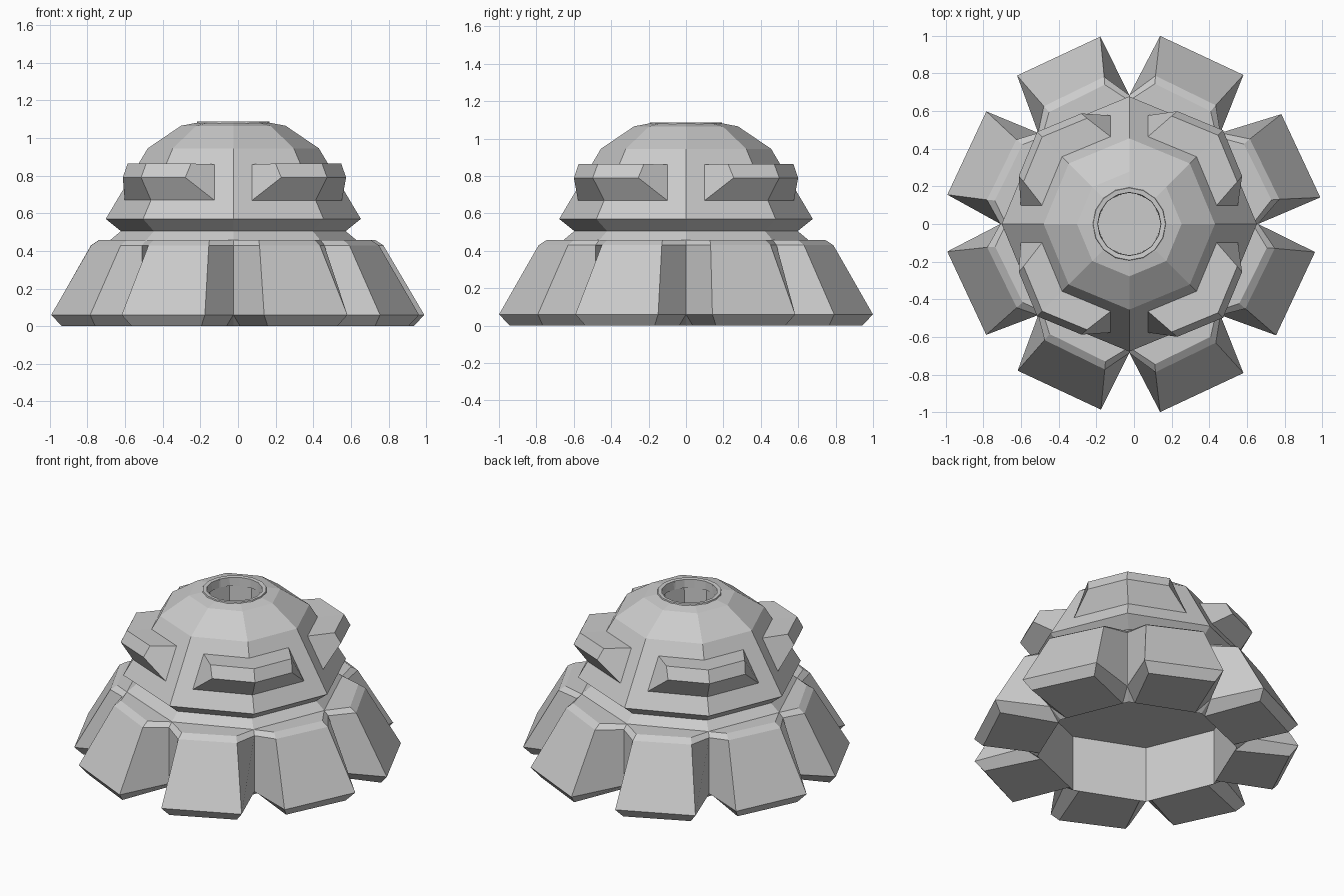
import bpy, bmesh
from math import sin, cos, pi, radians
from mathutils import Matrix

if "Cube" in bpy.data.objects:
    bpy.data.objects.remove(bpy.data.objects["Cube"])

CX = -0.025          # the dome axis sits slightly left of the centre
SHIFT = Matrix.Translation((CX, 0, 0))


def finish(name, verts, faces, matrix):
    bm = bmesh.new()
    vs = [bm.verts.new(v) for v in verts]
    for f in faces:
        bm.faces.new([vs[i] for i in f])
    bmesh.ops.recalc_face_normals(bm, faces=bm.faces)
    bm.transform(matrix)
    mesh = bpy.data.meshes.new(name)
    bm.to_mesh(mesh)
    bm.free()
    ob = bpy.data.objects.new(name, mesh)
    bpy.context.collection.objects.link(ob)
    return ob


def lathe(name, profile, n, caps=False, closed=False):
    verts = [(r * cos(2 * pi * k / n), r * sin(2 * pi * k / n), z)
             for r, z in profile for k in range(n)]
    m = len(profile)
    faces = []
    for i in range(m if closed else m - 1):
        a, b = i * n, ((i + 1) % m) * n
        for k in range(n):
            j = (k + 1) % n
            faces.append((a + k, a + j, b + j, b + k))
    if caps:
        faces.append(tuple(range(n)))
        faces.append(tuple(range((m - 1) * n, m * n)))
    return finish(name, verts, faces, SHIFT)


# Octagonal body: hollow base, neck, flange, dome and top socket
lathe("dome_body", [(.60, .372), (.60, 0), (.685, .06), (.685, .43),
                    (.655, .457), (.597, .505), (.678, .57), (.455, .945),
                    (.278, 1.065), (.20, 1.08), (.18, 1.078), (.175, .87)],
      8, caps=True)

# Round rim of the top socket
lathe("socket_rim", [(.198, 1.065), (.192, 1.087), (.168, 1.085), (.166, 1.03)],
      16, closed=True)

# Eight splayed buttresses; levels are (z, inner x, inner half width, drop, outer half width)
LEVELS = [(0, .554, .19, .045, .205), (.06, .633, .262, 0, .244),
          (.43, .633, .262, .205, .178), (.457, .605, .251, .245, .165)]
# Each one's reach and sideways lean; ends are skewed towards the diagonals
REACH = [(.981, -.014), (.975, -.013), (.968, .005), (.942, -.018),
         (.939, .009), (.958, -.006), (.975, .013), (.958, -.004)]
for k, (reach, lean) in enumerate(REACH):
    skew = .011 if k % 2 == 0 else -.011
    verts, faces = [], []
    for z, ix, iw, drop, ow in LEVELS:
        ox = reach - drop
        s = lean * (1 if z < .1 else .4)
        verts += [(ix, -iw, z), (ox + skew, s - ow, z),
                  (ox - skew, s + ow, z), (ix, iw, z)]
    for i in range(3):
        a, b = 4 * i, 4 * i + 4
        faces += [(a + j, a + j + 1, b + j + 1, b + j) for j in range(3)]
        faces.append((a + 3, a, b, b + 3))
    faces += [(3, 2, 1, 0), (12, 13, 14, 15)]
    finish(f"buttress_{k + 1}", verts, faces,
           SHIFT @ Matrix.Rotation(radians(22.5 + 45 * k), 4, 'Z'))

# Four bent pods wrapping the diagonal corners; section points are (z, corner radius, end offset)
SECTION = [(.665, .616, .095), (.79, .693, .255), (.864, .655, .225), (.86, .50, .095)]
for k in range(4):
    grow = .012 if k in (0, 3) else 0      # right-hand pods stand out a little more
    verts, faces = [], []
    for i, (z, r, t) in enumerate(SECTION):
        r += grow if i in (1, 2) else 0
        e = r - t * .414
        verts += [(e, t, z), (r * cos(pi / 4), r * sin(pi / 4), z), (t, e, z)]
    for i in range(4):
        a, b = 3 * i, 3 * ((i + 1) % 4)
        faces += [(a, a + 1, b + 1, b), (a + 1, a + 2, b + 2, b + 1)]
    faces += [(0, 3, 6, 9), (2, 5, 8, 11)]
    finish(f"corner_pod_{k + 1}", verts, faces,
           SHIFT @ Matrix.Rotation(pi / 2 * k, 4, 'Z'))
